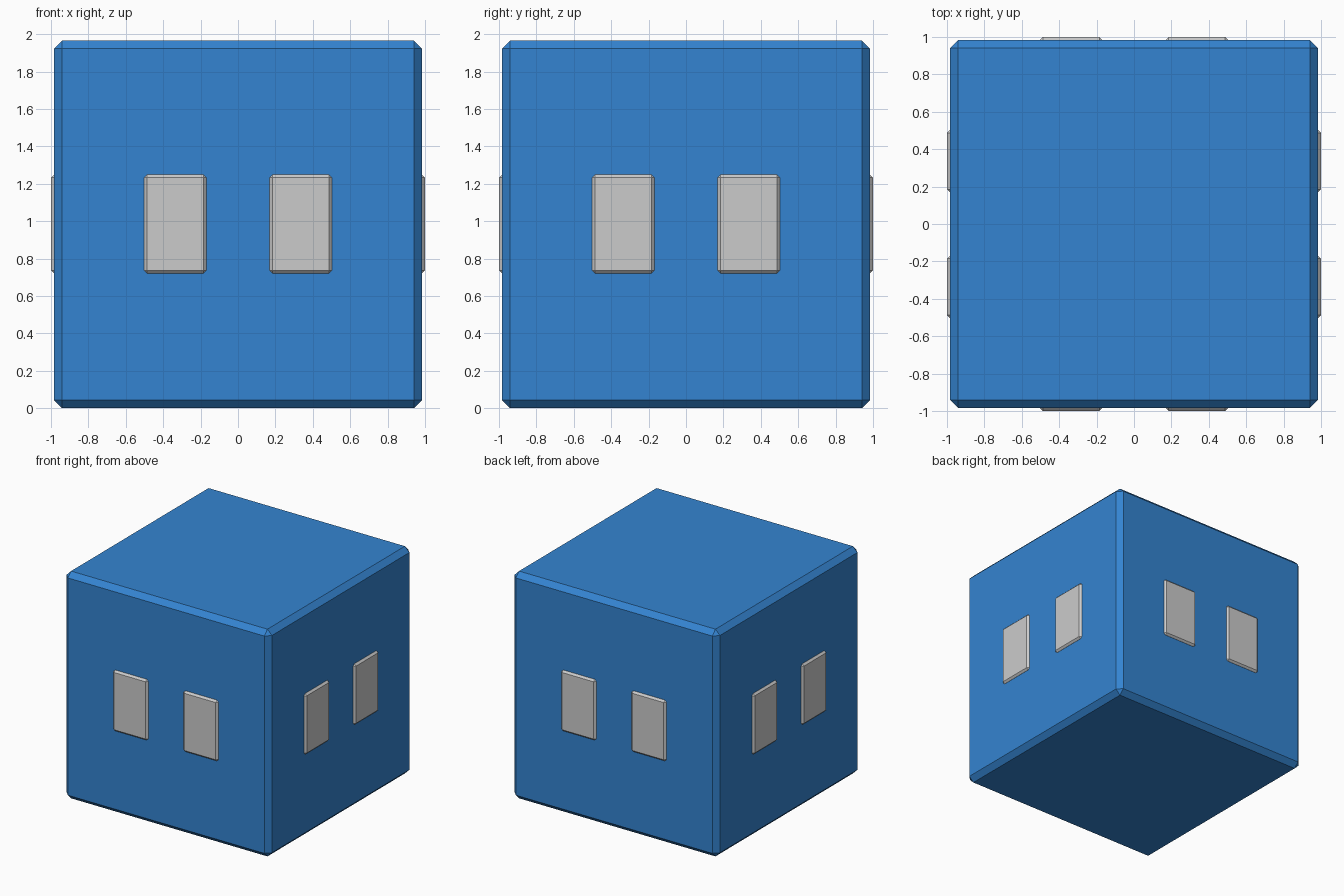
import bpy
import math
from mathutils import Matrix, Vector

if "Cube" in bpy.data.objects:
    bpy.data.objects.remove(bpy.data.objects["Cube"])

S = 1.966          # cube side
H = S / 2


def bevelled_box(name, size, matrix, bevel):
    bpy.ops.mesh.primitive_cube_add(size=1)
    ob = bpy.context.object
    ob.name = name
    ob.data.transform(matrix @ Matrix.Diagonal((*size, 1)))
    mod = ob.modifiers.new("chamfer", 'BEVEL')
    mod.width = bevel
    mod.segments = 1
    return ob


# Chamfered blue body
blue = bpy.data.materials.new("blue")
blue.diffuse_color = (0.034, 0.231, 0.638, 1)
blue.use_nodes = True
blue.node_tree.nodes["Principled BSDF"].inputs["Base Color"].default_value = blue.diffuse_color
body = bevelled_box("body", (S, S, S), Matrix.Translation((0, 0, H)), 0.043)
body.data.materials.append(blue)

# Two raised grey panels on each of the four sides
for i, side in enumerate(("front", "right", "back", "left")):
    turn = Matrix.Rotation(math.radians(90 * i), 4, 'Z')
    for x, label in ((-0.336, "a"), (0.336, "b")):
        place = turn @ Matrix.Translation(Vector((x, -0.95, H + 0.002)))
        bevelled_box(f"{side}_panel_{label}", (0.334, 0.10, 0.527), place, 0.016)
